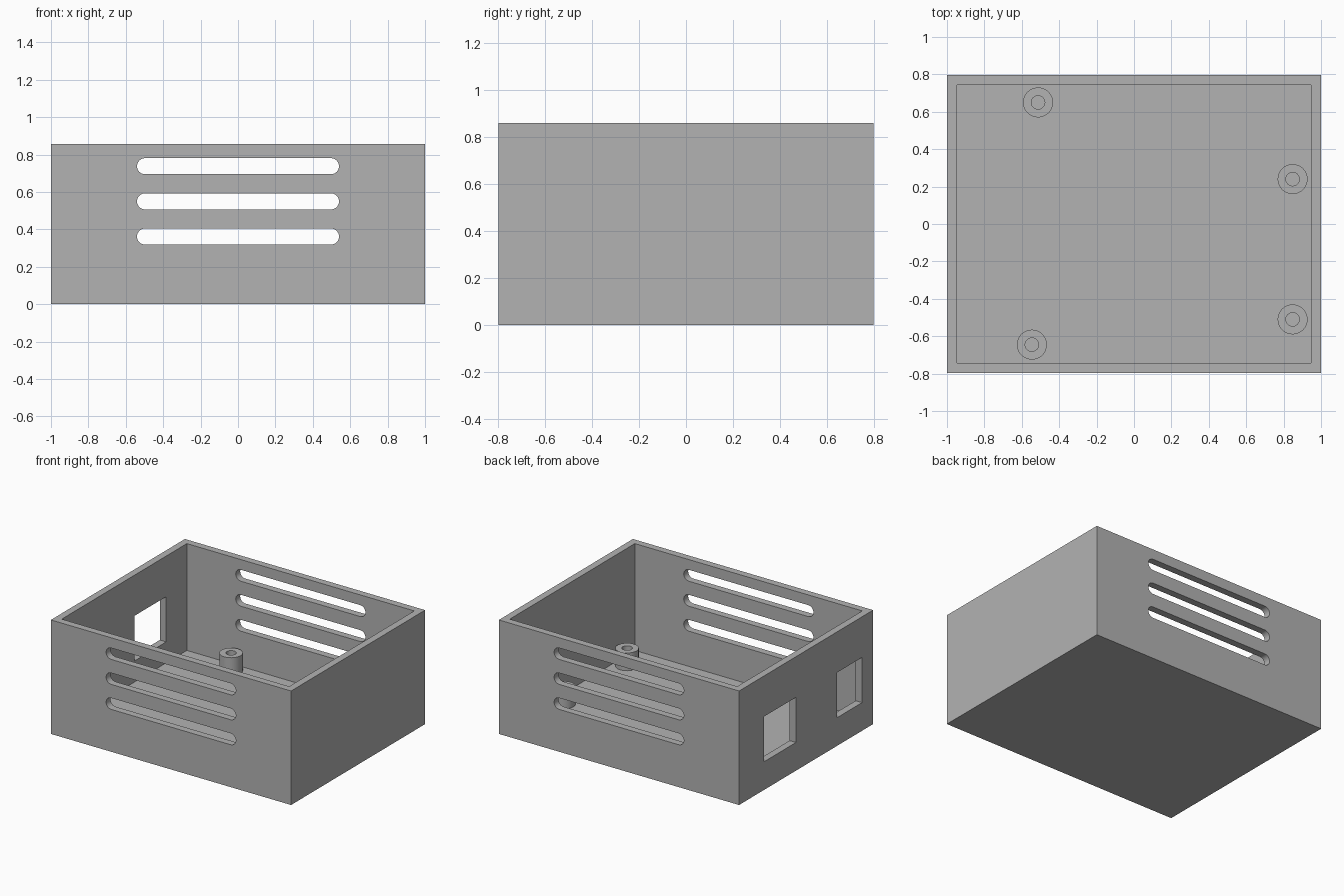
import bpy, bmesh, math
from mathutils import Matrix, Vector

if "Cube" in bpy.data.objects:
    bpy.data.objects.remove(bpy.data.objects["Cube"])

HX, HY, H = 1.0, 0.797, 0.858      # half width, half depth, height
WALL, FLOOR = 0.053, 0.054

grey = bpy.data.materials.new("grey plastic")
grey.diffuse_color = (0.45, 0.45, 0.45, 1)
grey.use_nodes = True
grey.node_tree.nodes["Principled BSDF"].inputs["Base Color"].default_value = grey.diffuse_color


def make_object(name, bm):
    bmesh.ops.recalc_face_normals(bm, faces=bm.faces)
    mesh = bpy.data.meshes.new(name)
    bm.to_mesh(mesh)
    bm.free()
    mesh.materials.append(grey)
    obj = bpy.data.objects.new(name, mesh)
    bpy.context.collection.objects.link(obj)
    return obj


def smooth(obj):
    bpy.ops.object.select_all(action='DESELECT')
    obj.select_set(True)
    bpy.context.view_layer.objects.active = obj
    bpy.ops.object.shade_smooth_by_angle(angle=math.radians(35))


def add_box(bm, lo, hi):
    lo, hi = Vector(lo), Vector(hi)
    size = hi - lo
    m = Matrix.Translation((lo + hi) / 2) @ Matrix.Diagonal((*size, 1))
    bmesh.ops.create_cube(bm, size=1, matrix=m)


def add_slot(bm, z, half_len=0.54, r=0.043, steps=16):
    # Rounded slot profile pushed through the front and back walls
    pts = []
    for side in (1, -1):
        for i in range(steps + 1):
            a = side * math.pi / 2 - math.pi / 2 * (1 + side) + math.pi * i / steps
            if side == -1:
                a = math.pi / 2 + math.pi * i / steps
            pts.append((side * (half_len - r) + r * math.cos(a), z + r * math.sin(a)))
    face = bm.faces.new([bm.verts.new((x, -1, zz)) for x, zz in pts])
    ext = bmesh.ops.extrude_face_region(bm, geom=[face])
    verts = [g for g in ext["geom"] if isinstance(g, bmesh.types.BMVert)]
    bmesh.ops.translate(bm, verts=verts, vec=(0, 2, 0))


# Open tray: a box with its top inset and pushed down to the floor
bm = bmesh.new()
add_box(bm, (-HX, -HY, 0), (HX, HY, H))
bm.faces.ensure_lookup_table()
top = max(bm.faces, key=lambda f: f.calc_center_median().z)
bmesh.ops.inset_region(bm, faces=[top], thickness=WALL, use_even_offset=True)
ext = bmesh.ops.extrude_face_region(bm, geom=[top])
verts = [g for g in ext["geom"] if isinstance(g, bmesh.types.BMVert)]
bmesh.ops.translate(bm, verts=verts, vec=(0, 0, FLOOR - H))
if top.is_valid:
    bmesh.ops.delete(bm, geom=[top], context='FACES_ONLY')
case = make_object("case", bm)

# Vent slots and the two connector windows in the left wall
bm = bmesh.new()
for z in (0.362, 0.55, 0.738):
    add_slot(bm, z)
for y0, y1 in ((0.12, 0.498), (-0.665, -0.367)):
    add_box(bm, (-HX - 0.1, y0, 0.212), (-HX + 0.1, y1, 0.552))
cutter = make_object("opening_cutter", bm)
cutter.hide_render = True

mod = case.modifiers.new("openings", 'BOOLEAN')
mod.operation = 'DIFFERENCE'
mod.solver = 'EXACT'
mod.object = cutter
bpy.context.view_layer.objects.active = case
case.select_set(True)
bpy.ops.object.modifier_apply(modifier=mod.name)
bpy.data.objects.remove(cutter)
smooth(case)


# Hollow mounting posts on the floor
def mounting_post(name, x, y, r=0.08, hole=0.036, top_z=0.188, n=40):
    bm = bmesh.new()
    profile = ((hole, FLOOR), (r, FLOOR), (r, top_z), (hole, top_z))
    rings = [[bm.verts.new((x + pr * math.cos(2 * math.pi * i / n),
                            y + pr * math.sin(2 * math.pi * i / n), pz))
              for i in range(n)] for pr, pz in profile]
    for k in range(4):
        a, b = rings[k], rings[(k + 1) % 4]
        for i in range(n):
            j = (i + 1) % n
            bm.faces.new((a[i], a[j], b[j], b[i]))
    smooth(make_object(name, bm))


posts = ((-0.513, 0.65), (-0.546, -0.645), (0.848, 0.24), (0.848, -0.51))
for i, (x, y) in enumerate(posts, 1):
    mounting_post(f"mounting_post_{i}", x, y)
